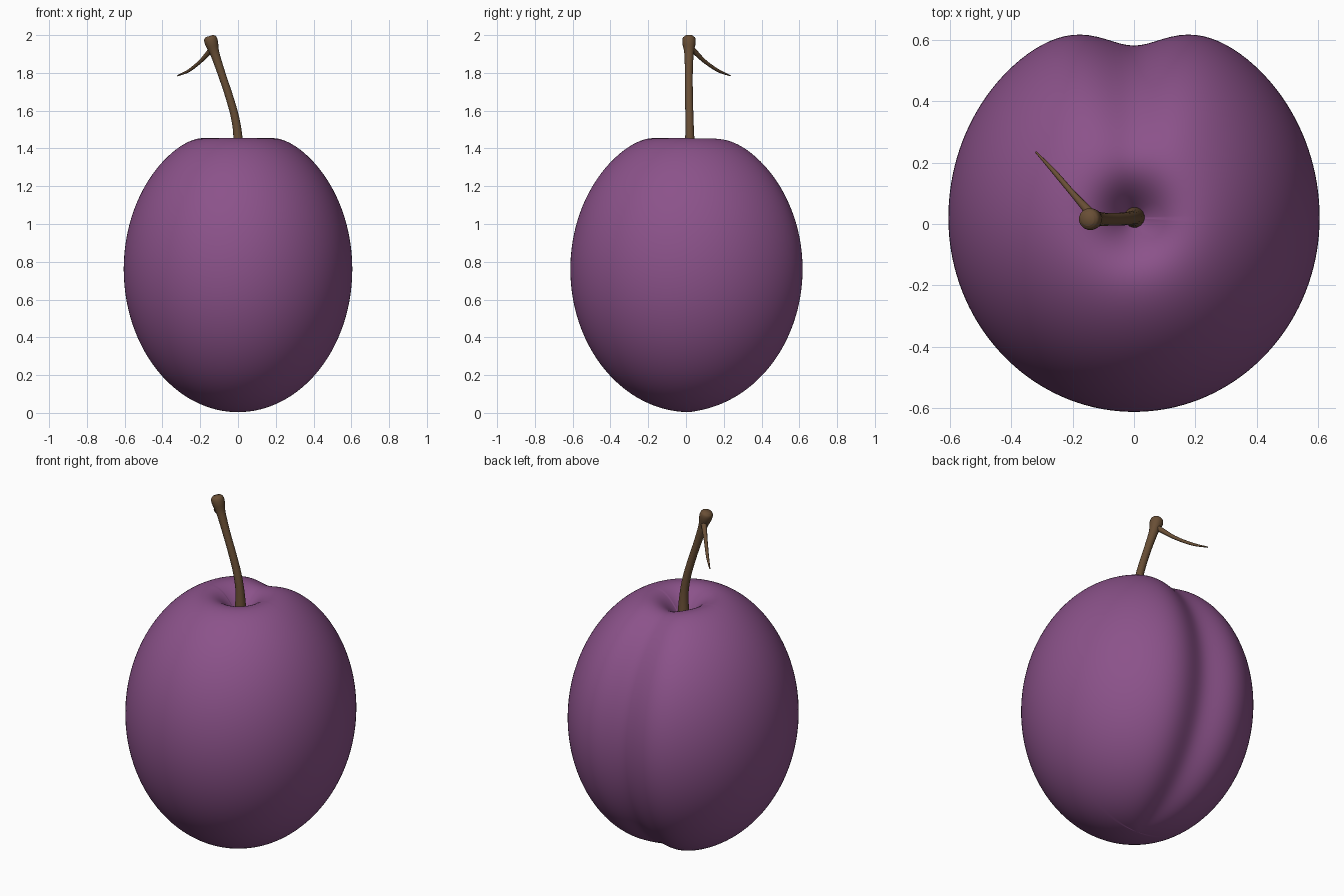
import bpy, bmesh, math
from mathutils import Vector

if "Cube" in bpy.data.objects:
    bpy.data.objects.remove(bpy.data.objects["Cube"])

AXIS_Y = 0.02  # the fruit axis sits slightly behind centre


def material(name, rgb):
    m = bpy.data.materials.new(name)
    m.diffuse_color = (*rgb, 1)
    m.use_nodes = True
    m.node_tree.nodes["Principled BSDF"].inputs["Base Color"].default_value = m.diffuse_color
    return m


def smooth_path(pts, steps):
    """Catmull-Rom through points of any dimension."""
    pts = [Vector(p) for p in pts]
    p = [2 * pts[0] - pts[1]] + pts + [2 * pts[-1] - pts[-2]]
    out = []
    for i in range(1, len(p) - 2):
        for s in range(steps):
            t = s / steps
            a, b, c, d = p[i - 1:i + 3]
            out.append(0.5 * (2 * b + (c - a) * t + (2 * a - 5 * b + 4 * c - d) * t * t
                              + (3 * b - a - 3 * c + d) * t ** 3))
    return out + [pts[-1]]


def skin(name, rings, mat, angle):
    """Join closed rings of points into a capped, smooth surface."""
    bm = bmesh.new()
    vs = [[bm.verts.new(p) for p in r] for r in rings]
    n = len(rings[0])
    for a, b in zip(vs, vs[1:]):
        for i in range(n):
            j = (i + 1) % n
            bm.faces.new((a[i], a[j], b[j], b[i]))
    bm.faces.new(vs[0])
    bm.faces.new(vs[-1])
    bmesh.ops.recalc_face_normals(bm, faces=bm.faces)
    me = bpy.data.meshes.new(name)
    bm.to_mesh(me)
    bm.free()
    me.materials.append(mat)
    ob = bpy.data.objects.new(name, me)
    bpy.context.collection.objects.link(ob)
    bpy.ops.object.select_all(action='DESELECT')
    ob.select_set(True)
    bpy.context.view_layer.objects.active = ob
    bpy.ops.object.shade_smooth_by_angle(angle=math.radians(angle))
    return ob


def tube(name, pts, radii, mat, sides=16, steps=6):
    """Tapered tube along a smooth path."""
    path = smooth_path([(*p, r) for p, r in zip(pts, radii)], steps)
    rings = []
    for i, q in enumerate(path):
        a, b = path[max(i - 1, 0)], path[min(i + 1, len(path) - 1)]
        d = (b - a).to_3d().normalized()
        u = d.cross(Vector((0.5, 0.8, 0.1))).normalized()
        v = d.cross(u)
        rings.append([q.to_3d() + q[3] * (u * math.cos(k * math.tau / sides)
                                          + v * math.sin(k * math.tau / sides))
                      for k in range(sides)])
    return skin(name, rings, mat, 60)


plum = material("plum skin", (0.26, 0.085, 0.255))
bark = material("stem brown", (0.14, 0.077, 0.036))

# Fruit: ellipsoid with a pit around the stem and a crease down the back
RINGS, SEG = 110, 144
profile = []
for i in range(RINGS + 1):
    phi = math.pi * (0.003 + 0.994 * i / RINGS)
    r = 0.605 * math.sin(phi)
    z = 0.761 - 0.757 * math.cos(phi)
    if phi > math.pi / 2:
        z -= 0.22 * math.exp(-(r / 0.105) ** 1.3)
    profile.append(Vector((r, z)))
rings = []
for i, (r, z) in enumerate(profile):
    t = profile[min(i + 1, RINGS)] - profile[max(i - 1, 0)]
    nr, nz = Vector((t.y, -t.x)).normalized()
    fade = min(1, r / 0.605)
    width = 0.165 * math.sqrt(r / 0.605)
    ring = []
    for k in range(SEG):
        a = k * math.tau / SEG
        x, y = math.sin(a), math.cos(a)
        # crease pushed in along the profile normal, on the back only
        g = 0.092 * fade * math.exp(-(r * x / width) ** 2) if y > 0 else 0
        stretch = 1.08 if y > 0 else 1.045
        rr = r - g * nr
        ring.append((rr * x, AXIS_Y + y * (r * stretch - g * nr), max(0, z - g * nz)))
    rings.append(ring)
skin("fruit", rings, plum, 80)

# Stem: leaning stalk, flared at the base and knobbed at the end
tube("stem",
     [(0.002, 0.022, 1.27), (0, 0.02, 1.45), (-0.015, 0.018, 1.56), (-0.045, 0.016, 1.67),
      (-0.085, 0.015, 1.79), (-0.122, 0.016, 1.90), (-0.139, 0.016, 1.955),
      (-0.147, 0.016, 1.982), (-0.151, 0.016, 1.995)],
     [0.038, 0.025, 0.022, 0.021, 0.021, 0.025, 0.035, 0.034, 0.022], bark)

# Thin side twig drooping back and to the left
tube("twig",
     [(-0.125, 0.015, 1.94), (-0.155, 0.05, 1.908), (-0.20, 0.10, 1.860),
      (-0.26, 0.17, 1.812), (-0.32, 0.235, 1.785)],
     [0.018, 0.014, 0.010, 0.008, 0.003], bark, sides=10)
